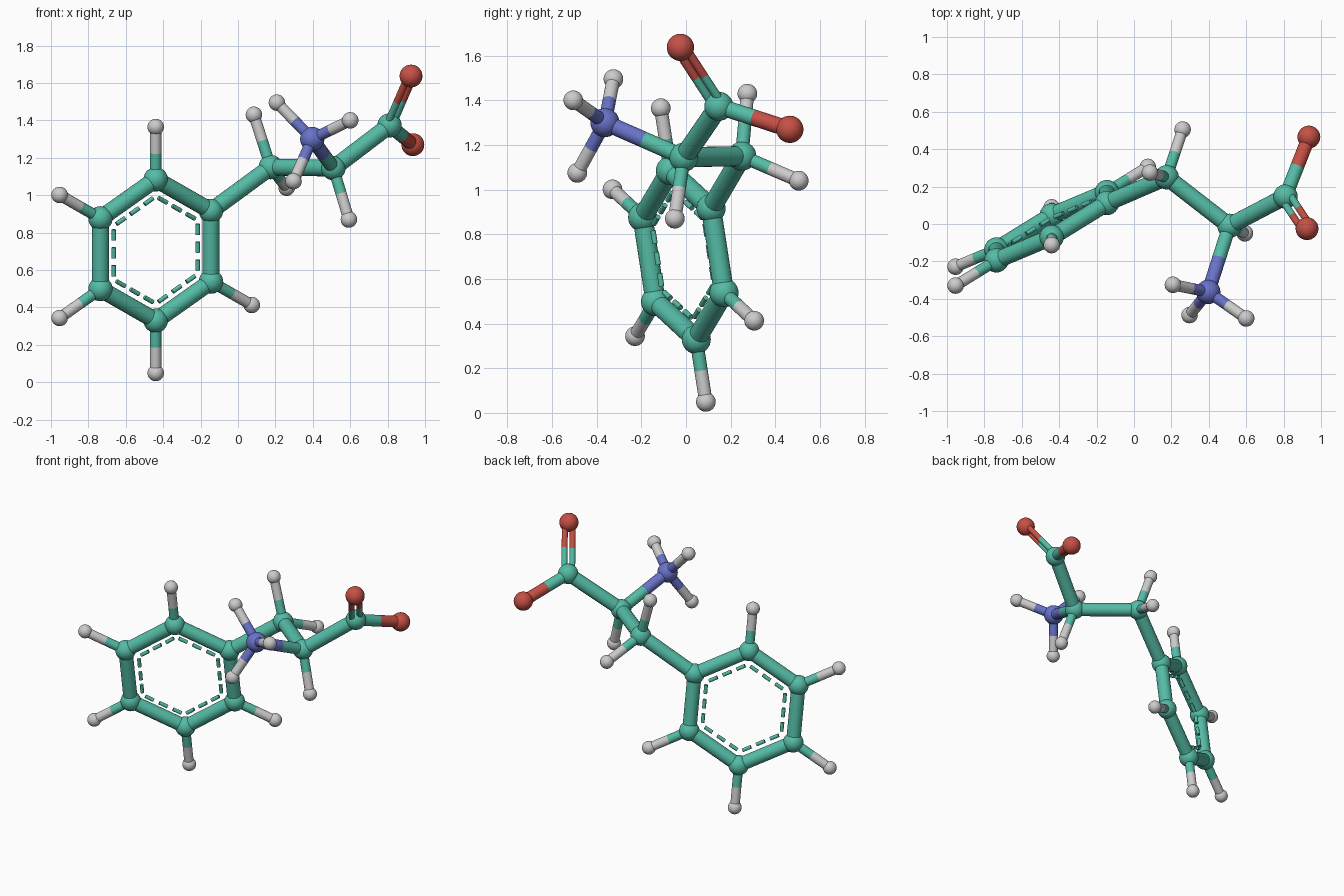
import bpy
import math
from mathutils import Vector

cube = bpy.data.objects.get("Cube")
if cube:
    bpy.data.objects.remove(cube, do_unlink=True)


def material(name, rgb):
    mat = bpy.data.materials.new(name)
    mat.use_nodes = True
    mat.diffuse_color = (*rgb, 1)
    mat.node_tree.nodes["Principled BSDF"].inputs["Base Color"].default_value = (*rgb, 1)
    return mat


MATERIALS = {
    "carbon": material("sea green", (0.09, 0.50, 0.38)),
    "nitrogen": material("periwinkle blue", (0.14, 0.17, 0.58)),
    "oxygen": material("brick red", (0.56, 0.08, 0.06)),
    "hydrogen": material("light grey", (0.60, 0.60, 0.60)),
}
BALL_RADIUS = {"carbon": 0.065, "nitrogen": 0.065, "oxygen": 0.061, "hydrogen": 0.044}
STICK_RADIUS = {"carbon": 0.045, "nitrogen": 0.037, "oxygen": 0.037, "hydrogen": 0.03}


def finish(name, kind):
    obj = bpy.context.object
    obj.name = name
    obj.data.materials.append(MATERIALS[kind])
    bpy.ops.object.shade_smooth_by_angle(angle=math.radians(40))


def rod(name, start, end, radius, kind):
    axis = end - start
    bpy.ops.mesh.primitive_cylinder_add(
        vertices=24, radius=radius, depth=axis.length, location=(start + end) / 2,
        rotation=axis.to_track_quat("Z", "Y").to_euler())
    finish(name, kind)


atoms = {}


def atom(name, kind, position):
    position = Vector(position)
    atoms[name] = (kind, position)
    bpy.ops.mesh.primitive_uv_sphere_add(
        segments=32, ring_count=16, radius=BALL_RADIUS[kind], location=position)
    finish(name, kind)


def bond(first, second, radius=None, shift=Vector(), suffix="bond"):
    # Each half of the stick takes the colour of its own atom
    (kind_a, a), (kind_b, b) = atoms[first], atoms[second]
    radius = radius or STICK_RADIUS[kind_b]
    middle = (a + b) / 2 + shift
    if kind_a == kind_b:
        rod(f"{first}_to_{second}_{suffix}", a + shift, b + shift, radius, kind_a)
    else:
        rod(f"{first}_{suffix}_to_{second}", a + shift, middle, radius, kind_a)
        rod(f"{second}_{suffix}_to_{first}", middle, b + shift, radius, kind_b)


# Six-sided ring, spanned by two tilted axes
center = Vector((-0.44, -0.012, 0.707))
across = Vector((0.341, 0.177, 0.023))
upward = Vector((0, -0.058, 0.378))


def ring_point(i, scale=1.0):
    angle = math.radians(30 + 60 * i)
    return center + scale * (across * math.cos(angle) + upward * math.sin(angle))


for i in range(6):
    atom(f"ring_carbon_{i}", "carbon", ring_point(i))
for i in range(6):
    bond(f"ring_carbon_{i}", f"ring_carbon_{(i + 1) % 6}")
    # Corner zero carries the side chain
    if i:
        atom(f"ring_hydrogen_{i}", "hydrogen", ring_point(i, 1.74))
        bond(f"ring_carbon_{i}", f"ring_hydrogen_{i}")
    # Dashed inner line
    a, b = ring_point(i, 0.76), ring_point(i + 1, 0.76)
    for k in range(3):
        t = (2 * k + 1) / 6
        rod(f"inner_dash_{i}_{k}", a.lerp(b, t - 0.1), a.lerp(b, t + 0.1), 0.012, "carbon")

# Side chain: atom name, element, position, neighbour
CHAIN = [
    ("link_carbon", "carbon", (0.175, 0.25, 1.15), "ring_carbon_0"),
    ("link_hydrogen_top", "hydrogen", (0.085, 0.275, 1.43), "link_carbon"),
    ("link_hydrogen_back", "hydrogen", (0.26, 0.505, 1.04), "link_carbon"),
    ("middle_carbon", "carbon", (0.51, -0.01, 1.145), "link_carbon"),
    ("middle_hydrogen", "hydrogen", (0.593, -0.05, 0.87), "middle_carbon"),
    ("nitrogen", "nitrogen", (0.397, -0.363, 1.30), "middle_carbon"),
    ("nitrogen_hydrogen_top", "hydrogen", (0.208, -0.325, 1.495), "nitrogen"),
    ("nitrogen_hydrogen_left", "hydrogen", (0.60, -0.505, 1.40), "nitrogen"),
    ("nitrogen_hydrogen_low", "hydrogen", (0.297, -0.487, 1.075), "nitrogen"),
    ("end_carbon", "carbon", (0.81, 0.147, 1.373), "middle_carbon"),
    ("side_oxygen", "oxygen", (0.935, 0.465, 1.27), "end_carbon"),
]
for name, kind, position, neighbour in CHAIN:
    atom(name, kind, position)
    bond(neighbour, name)

# Upper oxygen on a double stick lying in the plane of the end group
atom("upper_oxygen", "oxygen", (0.925, -0.025, 1.637))
end = atoms["end_carbon"][1]
along = (atoms["upper_oxygen"][1] - end).normalized()
side = atoms["side_oxygen"][1] - end
side = (side - along * side.dot(along)).normalized()
for sign, suffix in ((-1, "front_stick"), (1, "back_stick")):
    bond("end_carbon", "upper_oxygen", 0.019, side * sign * 0.026, suffix)
